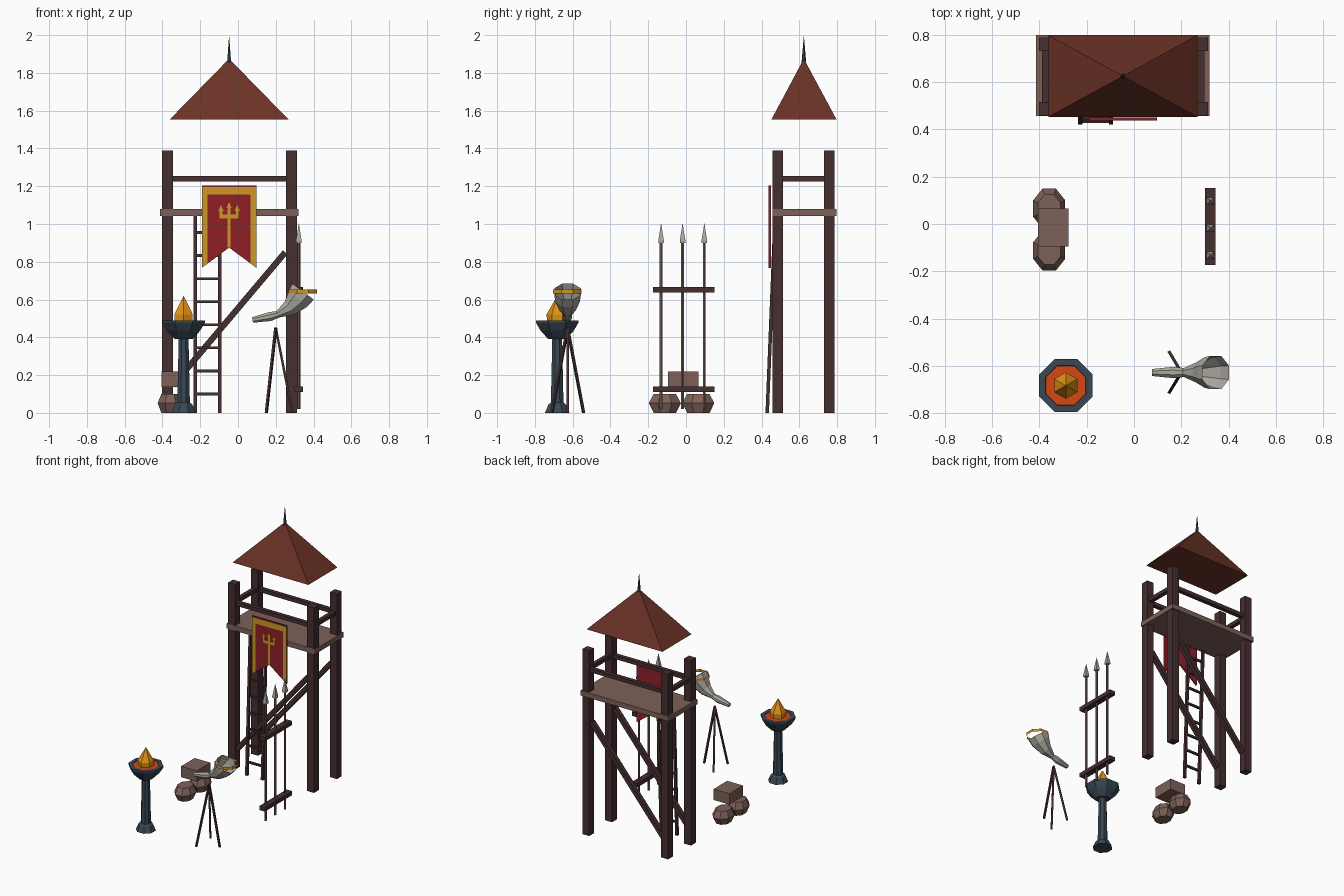
import bpy, bmesh, math
from mathutils import Vector, Matrix

if "Cube" in bpy.data.objects:
    bpy.data.objects.remove(bpy.data.objects["Cube"])

def colour(name, r, g, b):
    lin = lambda c: ((c / 255 + 0.055) / 1.055) ** 2.4 if c > 10 else c / 3294
    m = bpy.data.materials.new(name)
    m.diffuse_color = (lin(r), lin(g), lin(b), 1)
    m.use_nodes = True
    m.node_tree.nodes["Principled BSDF"].inputs["Base Color"].default_value = m.diffuse_color
    return m

WOOD = colour("dark_wood", 70, 46, 48)
PLANK = colour("brown_plank", 125, 97, 89)
ROOF = colour("roof_red_brown", 106, 50, 38)
METAL = colour("pale_metal", 172, 169, 160)
SLATE = colour("slate_iron", 56, 72, 84)
EMBER = colour("ember_orange", 212, 72, 20)
FLAME = colour("flame_orange", 224, 145, 22)
RED = colour("banner_red", 142, 32, 38)
GOLD = colour("gold", 205, 152, 40)

def make(name, bm, mat):
    bmesh.ops.recalc_face_normals(bm, faces=bm.faces)
    me = bpy.data.meshes.new(name)
    bm.to_mesh(me)
    bm.free()
    me.materials.append(mat)
    ob = bpy.data.objects.new(name, me)
    bpy.context.collection.objects.link(ob)
    return ob

def box(name, lo, hi, mat):
    lo, hi = Vector(lo), Vector(hi)
    bm = bmesh.new()
    m = Matrix.Translation((lo + hi) / 2) @ Matrix.Diagonal((*(hi - lo), 1))
    bmesh.ops.create_cube(bm, size=1, matrix=m)
    return make(name, bm, mat)

def beam(name, a, b, r, mat, sides=4):
    """Straight bar from a to b with a regular cross-section."""
    a, b = Vector(a), Vector(b)
    d = b - a
    turn = d.to_track_quat('Z', 'Y').to_matrix().to_4x4()
    m = Matrix.Translation((a + b) / 2) @ turn @ Matrix.Rotation(math.pi / sides, 4, 'Z')
    bm = bmesh.new()
    bmesh.ops.create_cone(bm, cap_ends=True, segments=sides, radius1=r, radius2=r,
                          depth=d.length, matrix=m)
    return make(name, bm, mat)

def loft(name, sections, mat, sides, caps=(True, True)):
    """Skin rings; each section is (centre, radius x, radius y, pitch)."""
    bm = bmesh.new()
    rings = []
    for c, rx, ry, pitch in sections:
        rot = Matrix.Rotation(pitch, 3, 'Y')
        ring = []
        for i in range(sides):
            t = 2 * math.pi * (i + 0.5) / sides
            ring.append(bm.verts.new(Vector(c) + rot @ Vector((rx * math.cos(t), ry * math.sin(t), 0))))
        rings.append(ring)
    for p, q in zip(rings, rings[1:]):
        for i in range(sides):
            j = (i + 1) % sides
            bm.faces.new((p[i], p[j], q[j], q[i]))
    if caps[0]:
        bm.faces.new(rings[0])
    if caps[1]:
        bm.faces.new(rings[-1])
    bmesh.ops.remove_doubles(bm, verts=bm.verts, dist=1e-5)
    return make(name, bm, mat)

def lathe(name, x, y, profile, mat, sides=8, caps=(True, True)):
    return loft(name, [((x, y, z), r, r, 0) for r, z in profile], mat, sides, caps)

def plate(name, points, y0, y1, mat):
    """Extrude an outline in x, z between two depths."""
    bm = bmesh.new()
    f = bm.faces.new([bm.verts.new((x, y0, z)) for x, z in points])
    g = bmesh.ops.extrude_face_region(bm, geom=[f])
    bmesh.ops.translate(bm, vec=(0, y1 - y0, 0),
                        verts=[v for v in g['geom'] if isinstance(v, bmesh.types.BMVert)])
    return make(name, bm, mat)

# Watchtower frame
XS, YS, H = (-0.373, 0.283), (0.486, 0.758), 0.0285
for x in XS:
    for y in YS:
        box("tower_post", (x - H, y - H, 0), (x + H, y + H, 1.39), WOOD)
    box("side_rail", (x - 0.015, YS[0], 1.225), (x + 0.015, YS[1], 1.254), WOOD)
for y in YS:
    box("long_rail", (XS[0], y - 0.015, 1.225), (XS[1], y + 0.015, 1.254), WOOD)
    beam("diagonal_brace", (-0.345, y, 0.145), (0.25, y, 0.85), 0.023, WOOD)
box("platform", (-0.414, 0.457, 1.043), (0.319, 0.797, 1.08), PLANK)

# Roof with iron spike
bm = bmesh.new()
base = [bm.verts.new(p) for p in ((-0.362, 0.452, 1.553), (0.268, 0.452, 1.553),
                                  (0.268, 0.797, 1.553), (-0.362, 0.797, 1.553))]
tip = bm.verts.new((-0.047, 0.624, 1.875))
bm.faces.new(base)
for i in range(4):
    bm.faces.new((base[i], base[(i + 1) % 4], tip))
make("roof", bm, ROOF)
lathe("roof_spike", -0.047, 0.624, [(0.013, 1.845), (0.011, 1.87), (0, 2.0)], SLATE, 6, (True, False))

# Leaning ladder
lean = lambda z: 0.430 + 0.04 * z
for x in (-0.227, -0.097):
    beam("ladder_side", (x, lean(0), 0), (x, lean(1.06), 1.06), 0.013, WOOD)
for i in range(8):
    z = 0.1 + i * 0.1222
    beam("ladder_rung", (-0.227, lean(z), z), (-0.097, lean(z), z), 0.010, WOOD)

# Swallow-tailed banner with gold trim and trident
cx, front = -0.047, 0.438
plate("banner", [(cx - 0.144, 1.205), (cx + 0.144, 1.205), (cx + 0.144, 0.768),
                 (cx, 0.875), (cx - 0.144, 0.768)], front, 0.449, RED)
def gold(name, pts):
    plate(name, pts, front - 0.002, front + 0.002, GOLD)
gold("banner_top_trim", [(cx - 0.144, 1.155), (cx + 0.144, 1.155), (cx + 0.144, 1.197), (cx - 0.144, 1.197)])
for s in (-1, 1):
    gold("banner_side_trim", [(cx + s * 0.144, 0.768), (cx + s * 0.144, 1.155),
                              (cx + s * 0.114, 1.155), (cx + s * 0.114, 0.79)])
gold("trident_shaft", [(cx - 0.008, 0.875), (cx + 0.008, 0.875), (cx + 0.008, 1.08), (cx - 0.008, 1.08)])
gold("trident_bar", [(cx - 0.05, 1.03), (cx + 0.05, 1.03), (cx + 0.05, 1.05), (cx - 0.05, 1.05)])
for dx, z in ((-0.043, 1.07), (0, 1.085), (0.043, 1.07)):
    gold("trident_prong", [(cx + dx - 0.007, 1.04), (cx + dx + 0.007, 1.04), (cx + dx + 0.007, z),
                           (cx + dx + 0.014, z), (cx + dx, z + 0.03), (cx + dx - 0.014, z),
                           (cx + dx - 0.007, z)])

# Spear rack
for z in (0.11, 0.637):
    box("rack_rail", (0.299, -0.174, z), (0.345, 0.151, z + 0.03), WOOD)
for y in (-0.132, -0.018, 0.097):
    beam("spear_shaft", (0.322, y, 0.02), (0.322, y, 0.91), 0.0085, PLANK, 6)
    lathe("spear_head", 0.322, y, [(0.020, 0.9), (0.021, 0.912), (0, 1.005)], METAL, 4, (True, False))

# Fire brazier
bx, by = -0.288, -0.682
lathe("brazier_stand", bx, by, [(0.07, 0), (0.05, 0.045), (0.036, 0.055), (0.028, 0.4)], SLATE)
lathe("brazier_bowl", bx, by, [(0.05, 0.39), (0.095, 0.435), (0.122, 0.478), (0.122, 0.49),
                               (0.092, 0.49), (0.085, 0.475)], SLATE)
lathe("embers", bx, by, [(0.092, 0.474), (0.09, 0.487)], EMBER)
lathe("flame", bx, by, [(0.054, 0.485), (0.056, 0.522), (0, 0.62)], FLAME, 6, (True, False))

# Rock pile with a loose block above
for y in (0.065, -0.112):
    loft("rock", [((-0.358, y, 0), 0.052, 0.064, 0), ((-0.358, y, 0.052), 0.073, 0.092, 0),
                  ((-0.358, y, 0.1), 0.052, 0.064, 0)], PLANK, 8)
box("stone_block", (-0.406, -0.095, 0.138), (-0.276, 0.066, 0.22), PLANK)

# Horn on a tripod
hy = -0.627
for foot in ((0.15, -0.542), (0.15, -0.71), (0.288, hy)):
    beam("tripod_leg", (*foot, 0), (0.2, hy, 0.45), 0.009, WOOD)
horn = []
for x, z, r, up in ((0.077, 0.492, 0.016, 8), (0.17, 0.510, 0.026, 12), (0.212, 0.522, 0.020, 25),
                    (0.272, 0.555, 0.046, 34), (0.318, 0.605, 0.07, 47), (0.345, 0.642, 0.076, 53)):
    horn.append(((x, hy, z), r, r, math.radians(90 - up)))
loft("horn", horn, METAL, 8, (True, False))
lathe("horn_ring", 0.343, hy - 0.002, [(0.081, 0.633), (0.081, 0.653)], GOLD, 8, (False, False))
